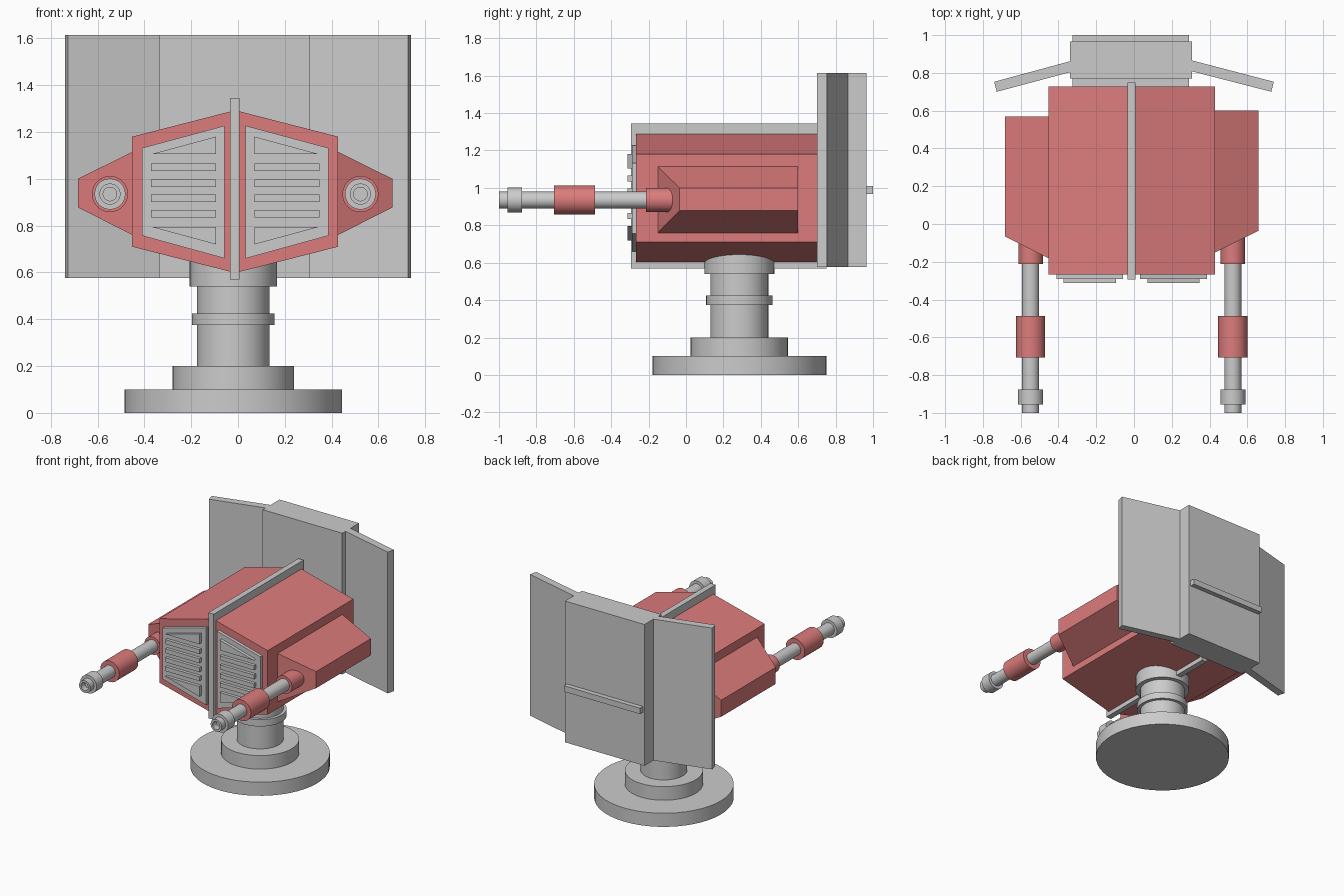
import bpy, bmesh, math
from mathutils import Matrix, Vector

if "Cube" in bpy.data.objects:
    bpy.data.objects.remove(bpy.data.objects["Cube"])

CX = -0.012          # body centre line
red = bpy.data.materials.new("red_paint")
red.diffuse_color = (0.72, 0.2, 0.2, 1)
red.use_nodes = True
red.node_tree.nodes["Principled BSDF"].inputs["Base Color"].default_value = red.diffuse_color


def finish(name, bm, mat=None, smooth=False):
    bmesh.ops.recalc_face_normals(bm, faces=bm.faces)
    mesh = bpy.data.meshes.new(name)
    bm.to_mesh(mesh)
    bm.free()
    ob = bpy.data.objects.new(name, mesh)
    bpy.context.collection.objects.link(ob)
    if mat:
        mesh.materials.append(mat)
    if smooth:
        bpy.ops.object.select_all(action='DESELECT')
        ob.select_set(True)
        bpy.context.view_layer.objects.active = ob
        bpy.ops.object.shade_smooth_by_angle(angle=math.radians(35))
    return ob


def box(name, lo, hi, mat=None):
    lo, hi = Vector(lo), Vector(hi)
    bm = bmesh.new()
    bmesh.ops.create_cube(bm, size=1, matrix=Matrix.Translation((lo + hi) / 2) @ Matrix.Diagonal((*(hi - lo), 1)))
    return finish(name, bm, mat)


def add_prism(bm, start, offset):
    face = bm.faces.new([bm.verts.new(p) for p in start])
    new = bmesh.ops.extrude_face_region(bm, geom=[face], use_keep_orig=True)["geom"]
    bmesh.ops.translate(bm, verts=[v for v in new if isinstance(v, bmesh.types.BMVert)], vec=offset)


def prism_y(name, profiles, y0, y1, mat=None):
    bm = bmesh.new()
    for pts in profiles:
        add_prism(bm, [(x, y0, z) for x, z in pts], (0, y1 - y0, 0))
    return finish(name, bm, mat)


def lathe(name, profile, matrix, mat=None, n=40):
    """Spin (radius, height) points round local z; the ends are capped."""
    bm = bmesh.new()
    rings = [[bm.verts.new((r * math.cos(2 * math.pi * i / n), r * math.sin(2 * math.pi * i / n), h))
              for i in range(n)] for r, h in profile]
    for a, b in zip(rings, rings[1:]):
        for i in range(n):
            j = (i + 1) % n
            bm.faces.new((a[i], a[j], b[j], b[i]))
    bm.faces.new(rings[0])
    bm.faces.new(rings[-1])
    bm.transform(matrix)
    return finish(name, bm, mat, True)


# Pedestal
stand = Matrix.Translation((-0.02, 0.285, 0))
for name, r, z0, z1 in [("base_disc", 0.465, 0, 0.1), ("base_step", 0.26, 0.1, 0.2),
                        ("column", 0.155, 0.2, 0.68), ("column_ring", 0.177, 0.375, 0.425),
                        ("column_collar", 0.187, 0.54, 0.68)]:
    lathe(name, [(r, z0), (r, z1)], stand, n=48)

# Main housing and centre spine
prism_y("housing", [[(CX, 1.293), (CX + 0.44, 1.18), (CX + 0.44, 0.71),
                     (CX, 0.598), (CX - 0.44, 0.71), (CX - 0.44, 1.18)]], -0.267, 0.727, red)
box("spine", (-0.035, -0.293, 0.57), (0.007, 0.75, 1.345))

# Front grilles, side pods and guns
for s, side in [(1, "right"), (-1, "left")]:
    def X(d):
        return CX + s * d

    prism_y(side + "_grille_plate", [[(X(0.045), 1.227), (X(0.398), 1.132),
                                      (X(0.398), 0.757), (X(0.045), 0.66)]], -0.29, -0.255)
    slats = [[(X(0.083), 1.18), (X(0.36), 1.105), (X(0.083), 1.105)],
             [(X(0.083), 0.72), (X(0.36), 0.795), (X(0.083), 0.795)]]
    for z in (1.049, 0.982, 0.916, 0.85):
        slats.append([(X(0.083), z - 0.016), (X(0.36), z - 0.016), (X(0.36), z + 0.016), (X(0.083), z + 0.016)])
    prism_y(side + "_grille_slats", slats, -0.313, -0.28)

    # Pod: tapered outward with a slanted nose
    dy = 0 if s > 0 else -0.03
    bm = bmesh.new()
    section = [(0.42, 1.125, -0.161), (0.672, 1.0, -0.035), (0.672, 0.878, -0.035), (0.42, 0.75, -0.161)]
    front = [bm.verts.new((X(d), y + dy, z)) for d, z, y in section]
    back = [bm.verts.new((X(d), 0.6 + dy, z)) for d, z, y in section]
    bm.faces.new(front)
    bm.faces.new(back)
    for i in range(4):
        j = (i + 1) % 4
        bm.faces.new((front[i], front[j], back[j], back[i]))
    finish(side + "_pod", bm, red)

    # Gun: local z runs forward along -y
    gun = Matrix.Translation((X(0.535), 0, 0.935)) @ Matrix.Rotation(math.pi / 2, 4, 'X')
    lathe(side + "_barrel", [(0.045, 0.0), (0.045, 1.0), (0.029, 1.0), (0.029, 0.95)], gun)
    for name, r, y0, y1, mat in [("_gun_socket", 0.065, 0.02, 0.213, red),
                                 ("_gun_sleeve", 0.077, 0.487, 0.707, red),
                                 ("_muzzle_ring", 0.066, 0.877, 0.955, None)]:
        lathe(side + name, [(r, y0), (r, y1)], gun, mat)

# Rear shield: thick middle, two swept wings, cross bar
Z0, Z1 = 0.577, 1.615
box("shield_middle", (-0.338, 0.77, Z0), (0.308, 0.965, Z1))
for name, pts in [("right_shield_wing", [(0.307, 0.866), (0.307, 0.808), (0.727, 0.7), (0.74, 0.753)]),
                  ("left_shield_wing", [(-0.337, 0.862), (-0.337, 0.804), (-0.727, 0.7), (-0.74, 0.753)])]:
    bm = bmesh.new()
    add_prism(bm, [(x, y, Z0) for x, y in pts], (0, 0, Z1 - Z0))
    finish(name, bm)
box("shield_bar", (-0.325, 0.72, 0.967), (0.292, 1.0, 1.01))
